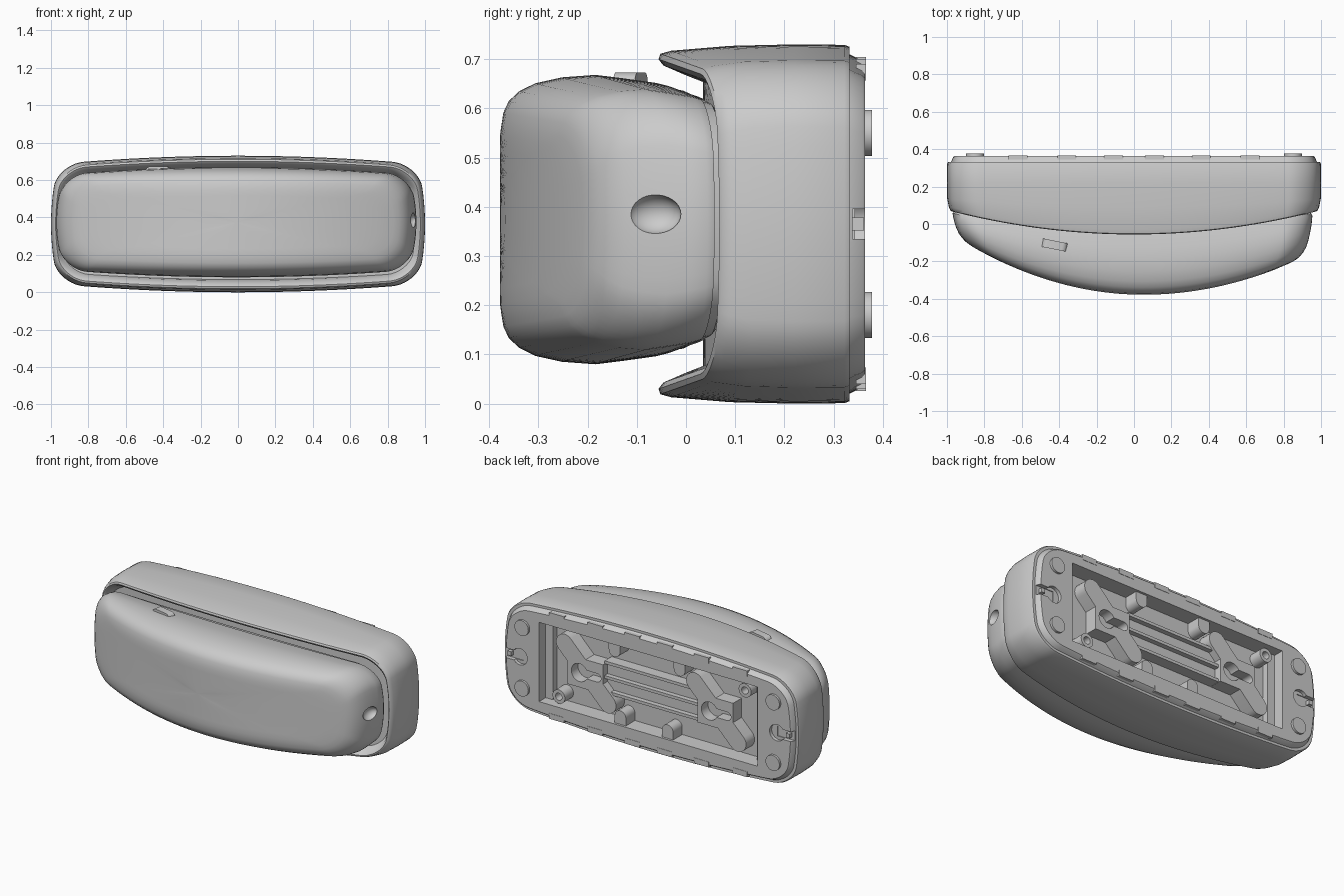
import bpy, bmesh
from math import sin, cos, pi, atan2

if "Cube" in bpy.data.objects:
    bpy.data.objects.remove(bpy.data.objects["Cube"])

CZ = 0.365


def finish(name, bm, angle=0.6):
    bmesh.ops.recalc_face_normals(bm, faces=bm.faces)
    me = bpy.data.meshes.new(name)
    bm.to_mesh(me)
    bm.free()
    ob = bpy.data.objects.new(name, me)
    bpy.context.collection.objects.link(ob)
    smooth(ob, angle)
    return ob


def activate(ob):
    bpy.ops.object.select_all(action='DESELECT')
    ob.select_set(True)
    bpy.context.view_layer.objects.active = ob


def smooth(ob, angle=0.6):
    activate(ob)
    bpy.ops.object.shade_smooth_by_angle(angle=angle)


def boolean(ob, other, op='DIFFERENCE'):
    m = ob.modifiers.new(op, 'BOOLEAN')
    m.operation, m.solver, m.object = op, 'EXACT', other
    activate(ob)
    bpy.ops.object.modifier_apply(modifier=m.name)
    bpy.data.objects.remove(other)
    smooth(ob)


def outline(hx, hz, r, bow_z=0.12, bow_x=0.04):
    """Rounded rectangle with bowed sides, as (x, z) points."""
    pts = []
    corners = [(1, 1, 0), (-1, 1, 1), (-1, -1, 2), (1, -1, 3)]
    for sx, sz, q in corners:
        cx, cz = sx * (hx - r), sz * (hz - r)
        for i in range(11):
            a = (q + i / 10) * pi / 2
            pts.append((cx + r * cos(a), cz + r * sin(a)))
        n = 30 if q % 2 == 0 else 10
        x0, z0 = pts[-1]
        x1, z1 = (-x0, z0) if q % 2 == 0 else (x0, -z0)
        pts += [(x0 + (x1 - x0) * i / n, z0 + (z1 - z0) * i / n) for i in range(1, n)]
    return [(x * (1 - bow_x * (z / hz) ** 2), z * (1 - bow_z * (x / hx) ** 2)) for x, z in pts]


def loft(name, rings, cx=0.0, cz=CZ, **kw):
    """rings: (half width, half height, corner radius, scale, y as a function of x)"""
    bm = bmesh.new()
    loops = []
    for hx, hz, r, s, fy in rings:
        loops.append([bm.verts.new((cx + x * s, fy(cx + x * s), cz + z * s))
                      for x, z in outline(hx, hz, r, **kw)])
    n = len(loops[0])
    for a, b in zip(loops, loops[1:]):
        for i in range(n):
            bm.faces.new((a[i], a[(i + 1) % n], b[(i + 1) % n], b[i]))
    bm.faces.new(loops[0])
    bm.faces.new(loops[-1])
    return finish(name, bm)


def prism(name, pts, y0, y1):
    bm = bmesh.new()
    a = [bm.verts.new((x, y0, z)) for x, z in pts]
    b = [bm.verts.new((x, y1, z)) for x, z in pts]
    n = len(pts)
    for i in range(n):
        bm.faces.new((a[i], a[(i + 1) % n], b[(i + 1) % n], b[i]))
    bm.faces.new(a)
    bm.faces.new(b)
    return finish(name, bm)


def box(name, x0, x1, y0, y1, z0, z1):
    return prism(name, [(x0, z0), (x1, z0), (x1, z1), (x0, z1)], y0, y1)


def capsule(name, p, q, r, y0, y1):
    a = atan2(q[1] - p[1], q[0] - p[0])
    pts = []
    for c, start in ((q, a - pi / 2), (p, a + pi / 2)):
        pts += [(c[0] + r * cos(start + pi * i / 12), c[1] + r * sin(start + pi * i / 12))
                for i in range(13)]
    return prism(name, pts, y0, y1)


def disc(name, x, z, r, y0, y1):
    return prism(name, [(x + r * cos(i * pi / 16), z + r * sin(i * pi / 16)) for i in range(32)], y0, y1)


def bend(y0, k):
    return lambda x: y0 + k * x * x


# Base shell: back plate, outer wall, curved rim and cradle floor
base_rings = [(0.962, 0.326, .12, 1, bend(.364, 0)), (0.968, 0.332, .12, 1, bend(.358, 0)),
              (0.978, 0.345, .13, 1, bend(.332, 0)), (0.994, 0.360, .14, 1, bend(.332, 0)),
              (0.999, 0.364, .14, 1, bend(.322, 0)), (1.0, 0.365, .14, 1, bend(.22, 0)),
              (0.999, 0.362, .14, 1, bend(.09, .045)), (0.990, 0.352, .14, 1, bend(-.03, .125)),
              (0.983, 0.346, .14, 1, bend(-.052, .13)), (0.975, 0.335, .13, 1, bend(-.056, .13)),
              (0.967, 0.322, .13, 1, bend(-.046, .13)), (0.958, 0.302, .12, 1, bend(.0, .11))]
base_rings += [(0.95, 0.297, .12, s, bend(.035, .08)) for s in (1, .85, .7, .55, .4, .25, .12, .02)]
base = loft("base_shell", base_rings)

# Recess in the back and cable notches at both ends
boolean(base, box("recess_cutter", -.74, .74, .262, .4, .125, .61))
for s in (-1, 1):
    xs = sorted((s * .86, s * 1.05))
    boolean(base, box("notch_cutter", *xs, .338, .4, .335, .395))
    boolean(base, disc("notch_round_cutter", s * .87, CZ, .05, .343, .4))
    xs = sorted((s * .93, s * .955))
    box("cable_clip", *xs, .335, .362, .352, .378)

# Handset: arched body, fuller in front and lower at the left end
def handset_y(t):
    def f(x):
        back = -.02 + .1 * x * x
        front = -.378 + (.305 if x < .05 else .272) * (x - .05) ** 2
        return back + (front - back) * t
    return f


hs = [(.90, .250, .11, 1, -.08), (.925, .262, .12, 1, -.04), (.93, .267, .12, 1, .04),
      (.955, .272, .12, 1, .05), (.962, .278, .12, 1, .12), (.958, .287, .12, 1, .3),
      (.952, .294, .12, 1, .46), (.942, .289, .12, 1, .65), (.928, .277, .12, 1, .8),
      (.912, .261, .12, 1, .89), (.893, .241, .12, 1, .95), (.87, .218, .11, 1, .98),
      (.84, .19, .10, 1, .993)]
hs = [(a, b, r, s, handset_y(t)) for a, b, r, s, t in hs]
inner = [(.90, .25, .11, s, handset_y(-.08)) for s in (.02, .2, .4, .6, .8)]
outer = [(.84, .19, .10, s, handset_y(1)) for s in (.9, .75, .6, .45, .3, .15, .02)]
handset = loft("handset", inner + hs + outer, cx=-.008, cz=.374, bow_z=.13)

# Finger dimple at the right end
bm = bmesh.new()
bmesh.ops.create_uvsphere(bm, u_segments=32, v_segments=16, radius=1)
for v in bm.verts:
    v.co = (.945 + v.co.x * .04, -.065 + v.co.y * .055, .385 + v.co.z * .04)
boolean(handset, finish("dimple_cutter", bm))

# Small release button on top of the handset
button = capsule("handset_button", (-.43, .645), (-.35, .645), .028, -.13, -.085)
button.rotation_euler.z = -.2
button.location = (-.02, -.085, 0)

# Round feet
for x in (-.85, .85):
    for z in (.18, .55):
        disc("foot", x, z, .047, .35, .378)

# Latch tabs along the upper and lower edges of the back plate
for x in (-.62, -.36, -.11, .11, .36, .62):
    top = .327 * (1 - .12 * x * x)
    for s in (-1, 1):
        z = sorted((CZ + s * (top - .02), CZ + s * (top + .013)))
        box("latch_tab", x - .05, x + .05, .345, .366, *z)

# Keyhole wall mounts inside the recess
for c in (-.44, .44):
    mount = capsule("wall_mount", (c + .14, .515), (c - .15, .225), .058, .25, .345)
    boolean(mount, box("mount_body", c - .12, c + .12, .25, .345, .275, .455), 'UNION')
    boolean(mount, disc("keyhole_cutter", c + .04, CZ, .055, .28, .4))
    boolean(mount, capsule("slot_cutter", (c + .04, CZ), (c - .08, CZ), .026, .28, .4))

# Centre platform with ribs
box("centre_platform", -.32, .32, .25, .30, .285, .465)
for z in (.285, .375, .465):
    box("centre_rib", -.32, .32, .25, .33, z - .009, z + .009)

# Screw posts in opposite corners
for x, z in ((-.64, .555), (.62, .18)):
    post = disc("screw_post", x, z, .042, .25, .345)
    boolean(post, disc("screw_hole", x, z, .022, .28, .4))

# Rounded bosses on the recess walls
for x, z0, z1 in ((.24, .565, .63), (-.12, .17, .11), (-.2, .565, .63), (.2, .17, .11)):
    capsule("recess_boss", (x, z0), (x, z1), .038, .25, .35)

# Step ledges at the recess ends
for s in (-1, 1):
    box("recess_ledge", *sorted((s * .69, s * .75)), .25, .30, .12, .615)
